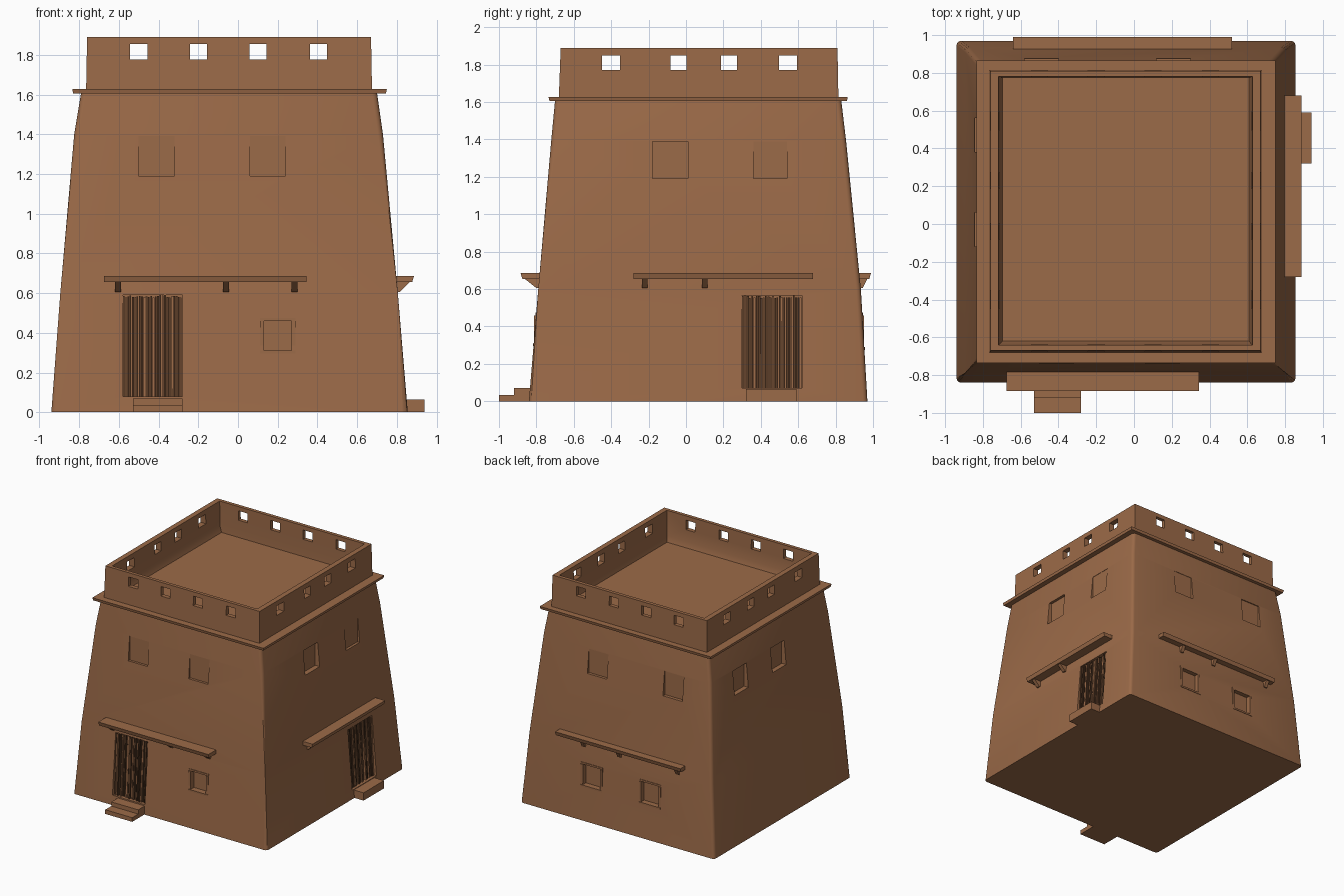
import bpy, bmesh, random
from mathutils import Vector

random.seed(4)
if "Cube" in bpy.data.objects:
    bpy.data.objects.remove(bpy.data.objects["Cube"])


def material(name, rgb):
    m = bpy.data.materials.new(name)
    m.use_nodes = True
    m.diffuse_color = (*rgb, 1)
    m.node_tree.nodes["Principled BSDF"].inputs["Base Color"].default_value = (*rgb, 1)
    return m


CLAY = material("clay brown", (0.33, 0.145, 0.065))
WOOD = material("dark wood", (0.10, 0.045, 0.02))

# Wall outline by height: z, x min, x max, y min, y max
RINGS = [(0, -.94, .855, -.84, .97), (.6, -.895, .805, -.79, .935),
         (1.4, -.825, .73, -.72, .855), (1.61, -.79, .70, -.70, .83)]
COLUMN = {"left": 1, "right": 2, "front": 3, "back": 4}


def wall(side, z):
    """Outward distance of a wall at a height."""
    c = COLUMN[side]
    for a, b in zip(RINGS, RINGS[1:]):
        if z <= b[0]:
            return abs(a[c] + (b[c] - a[c]) * (z - a[0]) / (b[0] - a[0]))


def loft(name, rings, bevel=0, mat=CLAY):
    """Closed solid through rectangles stacked in z."""
    bm = bmesh.new()
    loops = [[bm.verts.new((x, y, z)) for x, y in ((x0, y0), (x1, y0), (x1, y1), (x0, y1))]
             for z, x0, x1, y0, y1 in rings]
    for a, b in zip(loops, loops[1:]):
        for i in range(4):
            j = (i + 1) % 4
            bm.faces.new((a[i], a[j], b[j], b[i]))
    bm.faces.new(loops[0][::-1])
    bm.faces.new(loops[-1])
    if bevel:
        upright = [e for e in bm.edges if abs(e.verts[0].co.z - e.verts[1].co.z) > .01]
        bmesh.ops.bevel(bm, geom=upright, offset=bevel, segments=3, profile=.5, affect="EDGES")
    bmesh.ops.recalc_face_normals(bm, faces=bm.faces)
    mesh = bpy.data.meshes.new(name)
    bm.to_mesh(mesh)
    bm.free()
    mesh.materials.append(mat)
    ob = bpy.data.objects.new(name, mesh)
    bpy.context.collection.objects.link(ob)
    return ob


def box(name, side, u0, u1, d0, d1, z0, z1, mat=CLAY, foot=None):
    """Box beside a wall: u along it, d outward; foot shortens the underside."""
    def rect(z, far):
        return {"front": (z, u0, u1, -far, -d0), "back": (z, u0, u1, d0, far),
                "right": (z, d0, far, u0, u1), "left": (z, -far, -d0, u0, u1)}[side]
    return loft(name, [rect(z0, foot or d1), rect(z1, d1)], mat=mat)


def carve(target, cutters):
    for c in cutters:
        c.hide_render = True
        mod = target.modifiers.new("cut", "BOOLEAN")
        mod.operation, mod.solver, mod.object = "DIFFERENCE", "EXACT", c
        bpy.context.view_layer.objects.active = target
        bpy.ops.object.modifier_apply(modifier=mod.name)
        bpy.data.objects.remove(c)


def smooth(ob):
    bpy.ops.object.select_all(action="DESELECT")
    ob.select_set(True)
    bpy.context.view_layer.objects.active = ob
    bpy.ops.object.shade_smooth_by_angle(angle=.6)


# Tapered walls
walls = loft("tower_walls", RINGS, bevel=.025)

# Window recesses: side, u min, u max, z min, z max, depth at the top
WINDOWS = [("front", -.5, -.32, 1.19, 1.39, .0), ("front", .06, .24, 1.19, 1.39, .0),
           ("front", .13, .27, .31, .46, .03),
           ("right", -.18, .01, 1.19, 1.39, .02), ("right", .36, .54, 1.19, 1.39, .0),
           ("left", -.12, .06, 1.19, 1.39, .02), ("left", .38, .56, 1.19, 1.39, .02),
           ("back", .12, .30, 1.19, 1.39, .0), ("back", -.58, -.40, 1.19, 1.39, .005),
           ("back", .13, .29, .29, .46, .03), ("back", -.41, -.25, .29, .46, .03)]
DOORS = [("front", -.58, -.28, .08, .59), ("right", .30, .62, .07, .565)]
cutters = []
for side, u0, u1, z0, z1, depth in WINDOWS:
    cutters.append(box("window_cutter", side, u0, u1, wall(side, z1) - depth - .003, 1.2, z0, z1))
for side, u0, u1, z0, z1 in DOORS:
    cutters.append(box("door_cutter", side, u0, u1, wall(side, z1) - .03, 1.2, z0, z1))
carve(walls, cutters)
smooth(walls)

# Thin frames around the ground floor windows
for side, u0, u1, z0, z1, depth in WINDOWS:
    if depth > .025:
        for a, b, c, d in ((u0 - .02, u1 + .02, z1, z1 + .015), (u0 - .02, u1 + .02, z0 - .015, z0),
                           (u0 - .02, u0, z0, z1), (u1, u1 + .02, z0, z1)):
            out = wall(side, (c + d) / 2)
            box(side + "_window_frame", side, a, b, out - .02, out + .004, c, d)

# Rough plank doors, leaning with the wall
for side, u0, u1, z0, z1 in DOORS:
    n = 26
    step = (u1 - u0) / n
    for i in range(n):
        inner = wall(side, z1) - .035
        near = wall(side, z1) - random.uniform(.002, .018)
        a = u0 + i * step
        box(side + "_door_plank", side, a, a + step * random.uniform(.6, .95), inner, near,
            z0, z1 - random.uniform(0, .012), CLAY if i % 4 == 1 else WOOD,
            foot=near + random.uniform(.02, .035))

# Two-tread doorsteps
box("front_step_upper", "front", -.53, -.28, .78, .92, 0, .07)
box("front_step_lower", "front", -.53, -.28, .78, 1.0, 0, .035)
box("right_step", "right", .32, .59, .78, .94, 0, .065)

# Awnings on wedge brackets: side, ends, outer edge, bracket positions
for side, u0, u1, far, brackets in (("front", -.675, .345, .885, (-.605, -.06, .285)),
                                    ("right", -.28, .68, .887, (-.22, .10)),
                                    ("back", -.64, .52, .99, (.29, -.04, -.58))):
    out = wall(side, .66)
    box(side + "_awning", side, u0, u1, out - .03, far, .655, .687, foot=far - .01)
    for u in brackets:
        box(side + "_awning_bracket", side, u - .015, u + .015, out - .03, far - .02,
            .605, .657, foot=out + .015)

# Ledge under the parapet
loft("roof_ledge", [(1.605, -.83, .745, -.73, .86), (1.628, -.835, .75, -.735, .865)])

# Parapet hollowed down to the roof, with square openings on every side
parapet = loft("parapet", [(1.62, -.765, .675, -.68, .815), (1.89, -.76, .67, -.67, .81)])
hollow = loft("hollow_cutter", [(1.635, -.695, .61, -.62, .775), (1.68, -.71, .62, -.635, .778),
                                (2, -.72, .63, -.645, .782)])
carve(parapet, [hollow])
holes = [box("hole_cutter", "front", x - .043, x + .043, -1.2, 1.2, 1.777, 1.855)
         for x in (-.5, -.2, .1, .405)]
holes += [box("hole_cutter", "right", y - w, y + w, -1.2, 1.2, 1.772, 1.85)
          for y, w in ((-.4, .048), (-.04, .042), (.23, .043), (.545, .048))]
carve(parapet, holes)
smooth(parapet)
